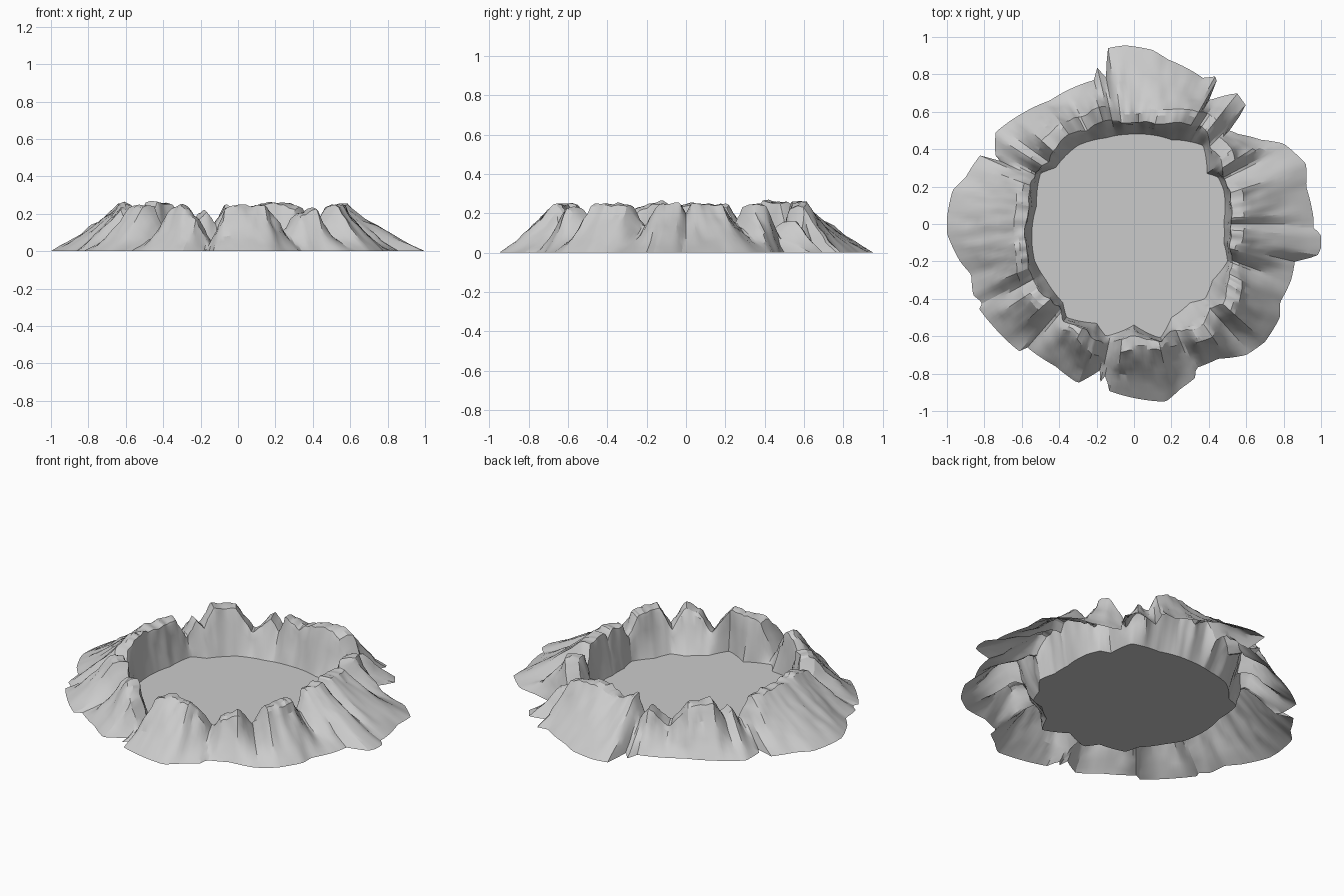
import bpy, bmesh, math
from mathutils import Vector, noise

# Ragged outer foot of the ring, as x, y points going round
OUTER = [(.96, .03), (.92, .2), (.92, .32), (.8, .43), (.68, .45), (.56, .48), (.51, .5),
         (.6, .63), (.55, .7), (.45, .79), (.42, .7), (.4, .66), (.37, .78), (.18, .88),
         (.1, .93), (-.05, .955), (-.14, .94), (-.15, .78), (-.2, .84), (-.21, .77),
         (-.45, .66), (-.6, .59), (-.74, .49), (-.74, .36), (-.71, .33), (-.82, .37),
         (-.9, .25), (-.97, .18), (-1, .03), (-1, -.05), (-.93, -.2), (-.87, -.27),
         (-.86, -.38), (-.81, -.42), (-.83, -.45), (-.75, -.55), (-.6, -.69), (-.57, -.66),
         (-.42, -.76), (-.3, -.85), (-.2, -.87), (-.18, -.78), (-.145, -.8), (-.14, -.89),
         (0, -.93), (.17, -.95), (.25, -.88), (.33, -.82), (.33, -.77), (.45, -.72), (.6, -.7),
         (.7, -.63), (.78, -.5), (.78, -.42), (.84, -.3), (.86, -.2), (.98, -.17),
         (1, -.13), (1, -.05), (.96, -.03)]

# Edge of the flat floor
INNER = [(.48, .01), (.48, .18), (.45, .25), (.39, .27), (.37, .42), (.2, .45), (0, .48),
         (-.15, .46), (-.3, .42), (-.42, .3), (-.5, .27), (-.52, .1), (-.53, -.2), (-.47, -.3),
         (-.38, -.42), (-.36, -.5), (-.2, -.53), (-.15, -.6), (0, -.54), (.14, -.61),
         (.2, -.5), (.3, -.42), (.38, -.4), (.42, -.3), (.5, -.2), (.48, -.1)]

# Crest: angle, radius, height (peaks alternate with gullies)
CREST = [(0, .56, .2), (3, .56, .25), (18, .58, .25), (27, .55, .14), (32, .6, .25),
         (38, .63, .24), (46, .62, .09), (52, .68, .17), (56, .68, .12), (60, .66, .23),
         (66, .64, .26), (78, .59, .26), (87, .59, .21), (97, .59, .25), (102, .61, .15),
         (107, .62, .23), (112, .61, .17), (117, .61, .12), (122, .62, .19), (126, .64, .26),
         (138, .63, .27), (144, .61, .16), (148, .62, .21), (153, .61, .11), (160, .63, .24),
         (170, .61, .25), (195, .63, .25), (203, .65, .22), (209, .66, .14), (214, .67, .24),
         (222, .65, .24), (230, .62, .09), (237, .64, .23), (244, .66, .25), (252, .7, .17),
         (258, .7, .04), (264, .66, .23), (268, .64, .25), (282, .66, .25), (292, .65, .1),
         (298, .69, .2), (305, .7, .23), (312, .65, .13), (318, .69, .24), (332, .62, .25),
         (339, .58, .13), (345, .56, .24), (357, .56, .25)]


def polar(points):
    return sorted((math.degrees(math.atan2(y, x)) % 360, math.hypot(x, y)) for x, y in points)


def sample(table, a):
    """Linear interpolation round the circle."""
    t = [(table[-1][0] - 360, *table[-1][1:])] + table + [(table[0][0] + 360, *table[0][1:])]
    for p, q in zip(t, t[1:]):
        if p[0] <= a <= q[0]:
            f = (a - p[0]) / max(q[0] - p[0], 1e-6)
            return [u + (v - u) * f for u, v in zip(p[1:], q[1:])]


def finish(bm, name):
    bmesh.ops.recalc_face_normals(bm, faces=bm.faces)
    me = bpy.data.meshes.new(name)
    bm.to_mesh(me)
    bm.free()
    ob = bpy.data.objects.new(name, me)
    bpy.context.collection.objects.link(ob)
    return ob


outer, inner, crest = polar(OUTER), polar(INNER), [tuple(c) for c in CREST]
N = 300
ring = bmesh.new()
floor = bmesh.new()
rows, floor_edge = [], []
for i in range(N):
    a = 360 * i / N
    ro, ri = sample(outer, a)[0], sample(inner, a)[0]
    rc, h = sample(crest, a)
    rc = max(rc, ri + .05)
    w = min(.045, (rc - ri) * .5)
    ca, sa = math.cos(math.radians(a)), math.sin(math.radians(a))
    # steep inner wall, narrow top, slightly hollow outer slope
    prof = [(ri, 0)]
    prof += [(ri + (rc - w - ri) * t, h * z) for t, z in ((.35, .3), (.65, .62), (.88, .88))]
    prof += [(rc - w, h * .97), (rc, h), (rc + w * .7, h * .97)]
    r1 = rc + w * .7
    prof += [(r1 + (ro - r1) * t, h * .97 * ((1 - t) * .75 + .25 * (1 - t) ** 2))
             for t in (.12, .25, .4, .55, .7, .85, 1)]
    row = []
    for k, (r, z) in enumerate(prof):
        p = Vector((r * ca, r * sa, z))
        if 0 < k < len(prof) - 1:
            n = noise.noise(p * 9) * .014 + noise.noise(p * 26) * .014
            p.z = max(.002, p.z + n * min(1, z * 8))
            p += Vector((ca, sa, 0)) * noise.noise(p * 14 + Vector((5, 3, 1))) * .012
        row.append(ring.verts.new(p))
    rows.append(row)
    floor_edge.append(floor.verts.new((ri * ca, ri * sa, 0)))

# Ring of rocky peaks, an open shell
for i in range(N):
    p, q = rows[i], rows[(i + 1) % N]
    for k in range(len(p) - 1):
        ring.faces.new((p[k], p[k + 1], q[k + 1], q[k]))
peaks = finish(ring, "rocky_ring")
bpy.context.view_layer.objects.active = peaks
peaks.select_set(True)
bpy.ops.object.shade_smooth_by_angle(angle=math.radians(25))

# Flat floor in the middle
centre = floor.verts.new((0, 0, 0))
for i in range(N):
    floor.faces.new((centre, floor_edge[i], floor_edge[(i + 1) % N]))
finish(floor, "crater_floor")
